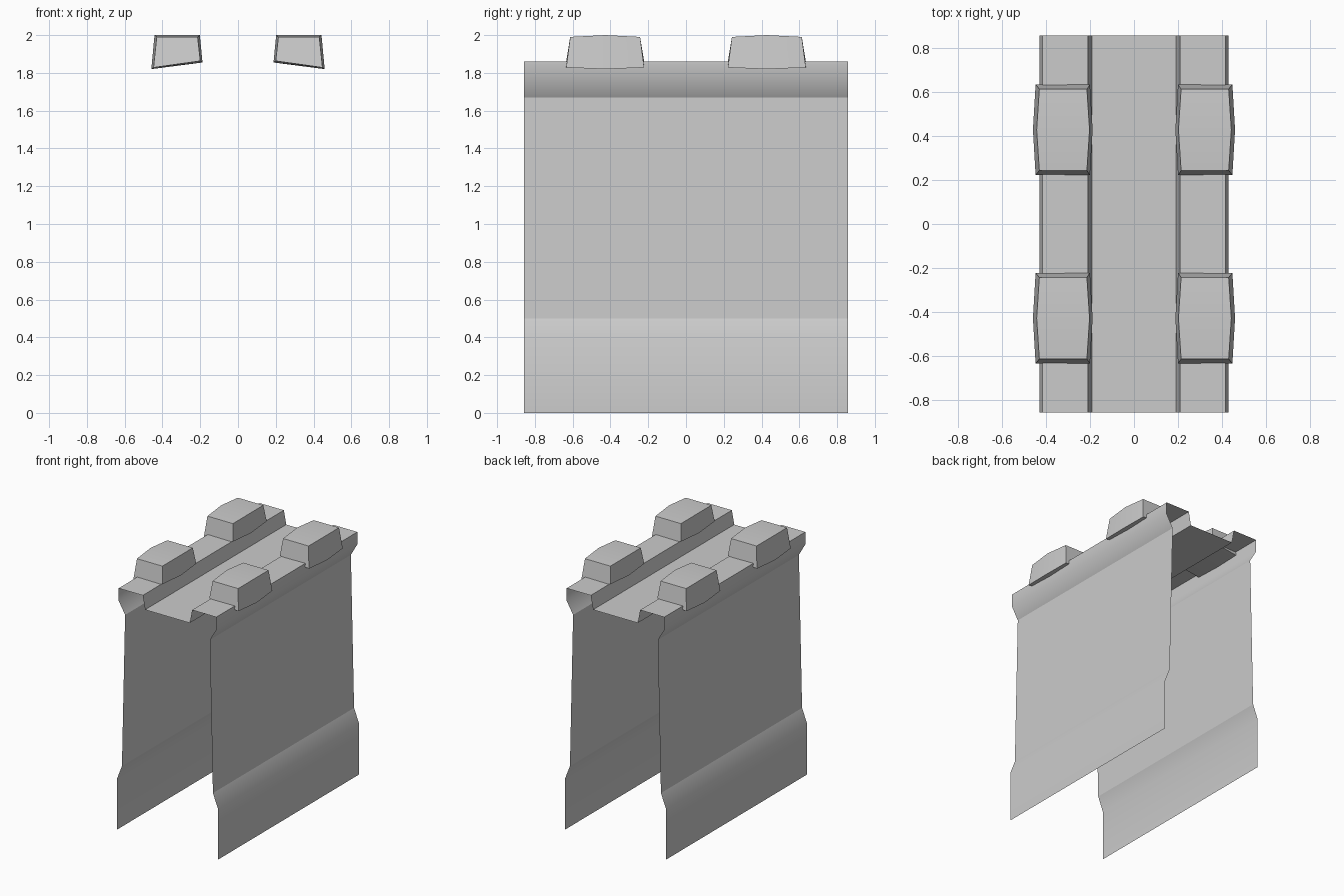
import bpy
import bmesh
import math

cube = bpy.data.objects.get("Cube")
if cube:
    bpy.data.objects.remove(cube, do_unlink=True)

HALF_LENGTH = 0.857

grey = bpy.data.materials.new("plain grey")
grey.use_nodes = True
grey.diffuse_color = (0.6, 0.6, 0.6, 1)
grey.node_tree.nodes["Principled BSDF"].inputs["Base Color"].default_value = (0.6, 0.6, 0.6, 1)


def loft(name, sections, closed):
    """Skin matching cross-sections; closed ones get end caps."""
    bm = bmesh.new()
    rings = [[bm.verts.new(p) for p in section] for section in sections]
    count = len(rings[0])
    for near, far in zip(rings, rings[1:]):
        for i in range(count if closed else count - 1):
            j = (i + 1) % count
            bm.faces.new((near[i], near[j], far[j], far[i]))
    if closed:
        bm.faces.new(rings[0])
        bm.faces.new(rings[-1])
        bmesh.ops.recalc_face_normals(bm, faces=bm.faces)
    for face in bm.faces:
        face.smooth = True
    mesh = bpy.data.meshes.new(name)
    bm.to_mesh(mesh)
    bm.free()
    mesh.materials.append(grey)
    obj = bpy.data.objects.new(name, mesh)
    bpy.context.collection.objects.link(obj)
    return obj


# Thin folded sheet: channel, shoulders, side walls and flared skirts
half = [(0.19, 1.755), (0.21, 1.86), (0.415, 1.86), (0.415, 1.765),
        (0.36, 1.67), (0.387, 0.5), (0.43, 0.39), (0.43, 0)]
profile = [(-x, z) for x, z in reversed(half)] + half
shell = loft("folded_shell",
             [[(x, y, z) for x, z in profile] for y in (-HALF_LENGTH, HALF_LENGTH)],
             closed=False)

# Creases stay sharp except the soft bends in the shoulder and skirt
soft_heights = (0.39, 1.765)
for edge in shell.data.edges:
    a, b = (shell.data.vertices[v].co for v in edge.vertices)
    soft = any(abs(a.z - h) < 0.001 for h in soft_heights)
    edge.use_edge_sharp = abs(a.z - b.z) < 0.001 and not soft

# Top blocks: slightly bulged in the middle, tapered at the top and ends
CENTRE = 0.428


def block_section(side):
    inset = 0.012 * abs(side)
    low, high = CENTRE + side * 0.206, CENTRE + side * 0.185
    return [(0.188 + inset, low, 1.855 + inset * 0.7),
            (0.459 - inset, low, 1.82 + inset * 0.7),
            (0.442 - inset, high, 2 - inset * 0.8),
            (0.202 + inset, high, 2 - inset * 0.8)]


blocks = loft("top_blocks", [block_section(s) for s in (-1, 0, 1)], closed=True)
blocks.data.set_sharp_from_angle(angle=math.radians(25))
mirror = blocks.modifiers.new("four_copies", "MIRROR")
mirror.use_axis = (True, True, False)
mirror.use_mirror_merge = False
